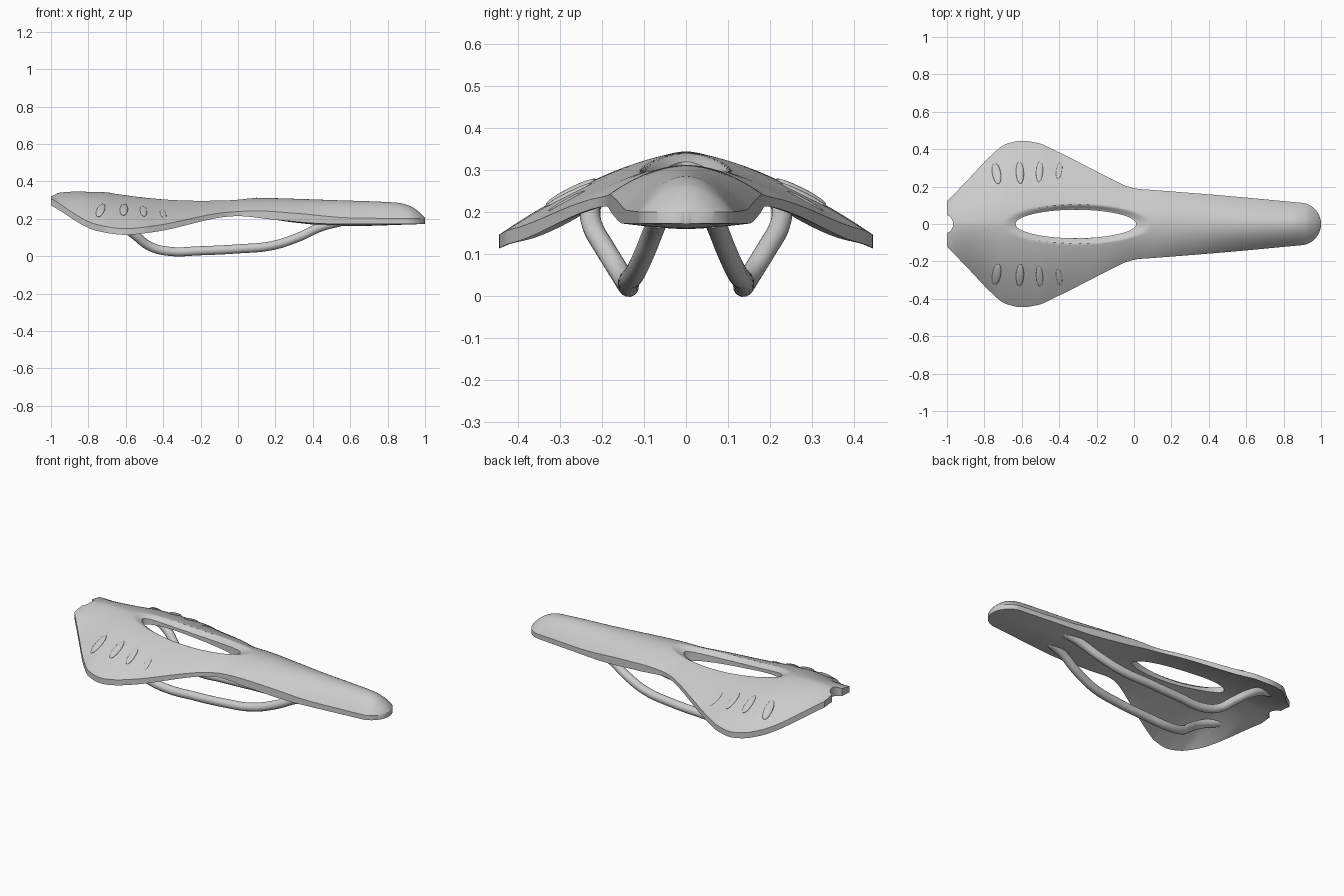
import bpy, bmesh, math
from mathutils import Vector

if "Cube" in bpy.data.objects:
    bpy.data.objects.remove(bpy.data.objects["Cube"])


def curve_fn(pts):
    """Monotone cubic interpolation through (x, value) pairs."""
    xs, ys = zip(*pts)
    d = [(ys[i + 1] - ys[i]) / (xs[i + 1] - xs[i]) for i in range(len(xs) - 1)]
    m = [d[0]] + [0 if a * b <= 0 else 2 * a * b / (a + b) for a, b in zip(d, d[1:])] + [d[-1]]

    def f(x):
        i = max(k for k in range(len(d)) if k == 0 or xs[k] <= x)
        h = xs[i + 1] - xs[i]
        t = (x - xs[i]) / h
        return (ys[i] * (1 + 2 * t) * (1 - t) ** 2 + m[i] * h * t * (1 - t) ** 2
                + ys[i + 1] * t * t * (3 - 2 * t) + m[i + 1] * h * t * t * (t - 1))
    return f


# Profiles along the length
width = curve_fn([(-1, .12), (-.88, .245), (-.76, .37), (-.69, .425), (-.6, .445), (-.51, .432),
                  (-.42, .392), (-.25, .307), (-.1, .23), (-.04, .203), (.02, .188), (.1, .182),
                  (.5, .15), (.9, .113), (1, .104)])
ridge = curve_fn([(-1, .325), (-.95, .34), (-.87, .345), (-.75, .343), (-.4, .323), (-.2, .317),
                  (.12, .312), (.5, .3), (.85, .286), (.92, .268), (.97, .235), (1, .205)])
edge = curve_fn([(-1, .308), (-.75, .168), (-.6, .147), (-.45, .162), (-.05, .235),
                 (.1, .242), (.3, .23), (.6, .205), (1, .2)])
low_mid = curve_fn([(-1, .28), (-.6, .285), (-.3, .262), (0, .23), (.3, .18), (.55, .16), (1, .172)])
low_edge = curve_fn([(-1, .272), (-.75, .134), (-.6, .114), (-.45, .129), (0, .214),
                     (.2, .194), (.5, .173), (1, .173)])


def half_width(x):
    w = width(x)
    if x > .9:
        w *= math.sqrt(max(0, 1 - ((x - .9) / .1) ** 2))
    return max(w, .004)


def top_z(x, y):
    t = min(1, abs(y) / half_width(x))
    p = 1.6 + .4 * min(1, max(0, (x + .2) / .4))
    z = ridge(x) - (ridge(x) - edge(x)) * t ** p
    # rounded dip leading into the centre opening
    r = math.hypot((x + .3) / .4, y / .108)
    s = min(1, max(0, (1 - r) / .32))
    return z - .032 * s * s * (3 - 2 * s)


def low_z(x, t):
    return low_mid(x) + (low_edge(x) - low_mid(x)) * abs(t) ** 1.6


def smooth(ob, deg=35):
    bpy.ops.object.select_all(action='DESELECT')
    bpy.context.view_layer.objects.active = ob
    ob.select_set(True)
    bpy.ops.object.shade_smooth_by_angle(angle=math.radians(deg))


# Saddle shell: top and bottom grids joined by a rim wall
N = 88
stations = [-1 + 1.9 * i / 180 for i in range(181)]
stations += [.9 + .1 * math.sin(math.pi / 2 * i / 20) for i in range(1, 21)]
bm = bmesh.new()
rings = []
for x in stations:
    w = half_width(x)
    ts = [2 * j / N - 1 for j in range(N + 1)]
    ring = [bm.verts.new((x, t * w, top_z(x, t * w))) for t in ts]
    ring += [bm.verts.new((x, t * w, low_z(x, t))) for t in reversed(ts)]
    rings.append(ring)
for a, b in zip(rings, rings[1:]):
    for j in range(len(a)):
        k = (j + 1) % len(a)
        bm.faces.new((a[j], b[j], b[k], a[k]))
for r in (rings[0], rings[-1]):
    for j in range(N):
        bm.faces.new((r[j], r[j + 1], r[2 * N - j], r[2 * N + 1 - j]))
bmesh.ops.recalc_face_normals(bm, faces=bm.faces)
mesh = bpy.data.meshes.new("saddle_shell")
bm.to_mesh(mesh)
bm.free()
shell = bpy.data.objects.new("saddle_shell", mesh)
bpy.context.collection.objects.link(shell)

# Cut the centre opening and the rear notch
for x, rx, ry in ((-.311, .322, .076), (-1.012, .045, .05)):
    bpy.ops.mesh.primitive_cylinder_add(vertices=96, radius=1, depth=1, location=(x, 0, .3))
    cutter = bpy.context.object
    cutter.scale = (rx, ry, 1)
    cutter.hide_render = True
    mod = shell.modifiers.new("cut", 'BOOLEAN')
    mod.operation, mod.object, mod.solver = 'DIFFERENCE', cutter, 'EXACT'
    bpy.context.view_layer.objects.active = shell
    bpy.ops.object.modifier_apply(modifier=mod.name)
    bpy.data.objects.remove(cutter)
smooth(shell)

# Raised grip ribs on both wings, fading towards the front
ribs = ((-.735, .27, .023, .066, .010, 12), (-.61, .275, .021, .066, .010, 2),
        (-.505, .28, .018, .062, .007, -4), (-.4, .285, .015, .05, .004, -10))
for i, (x, y, rx, ry, rise, tilt) in enumerate(ribs):
    for s in (1, -1):
        z = top_z(x, y)
        tx = Vector((.04, 0, top_z(x + .02, y) - top_z(x - .02, y)))
        ty = Vector((0, .04, top_z(x, y + .02) - top_z(x, y - .02)))
        n = tx.cross(ty).normalized()
        n.y *= s
        bpy.ops.mesh.primitive_uv_sphere_add(segments=32, ring_count=16, radius=1,
                                             location=(x, s * y, z))
        rib = bpy.context.object
        rib.name = f"grip_rib_{i + 1}_{'left' if s > 0 else 'right'}"
        rib.scale = (rx, ry, rise)
        rib.rotation_mode = 'QUATERNION'
        q = Vector((0, 0, 1)).rotation_difference(n)
        turn = Vector((1, 0, 0)).rotation_difference(
            Vector((math.cos(math.radians(tilt)), s * math.sin(math.radians(tilt)), 0)))
        rib.rotation_quaternion = q @ turn
        smooth(rib)

# Pair of bent rails underneath
path = [(-.78, .215, .24), (-.69, .228, .205), (-.62, .222, .165), (-.55, .192, .112),
        (-.47, .155, .052), (-.37, .139, .026), (-.2, .138, .029), (0, .135, .039),
        (.18, .121, .056), (.32, .1, .1), (.44, .078, .155), (.55, .066, .185)]
for s, side in ((1, "left"), (-1, "right")):
    cu = bpy.data.curves.new("rail_" + side, 'CURVE')
    cu.dimensions = '3D'
    cu.bevel_depth, cu.bevel_resolution, cu.resolution_u = .0245, 6, 10
    cu.use_fill_caps = True
    sp = cu.splines.new('BEZIER')
    sp.bezier_points.add(len(path) - 1)
    for p, (x, y, z) in zip(sp.bezier_points, path):
        p.co = (x, s * y, z)
        p.handle_left_type = p.handle_right_type = 'AUTO'
    rail = bpy.data.objects.new("rail_" + side, cu)
    bpy.context.collection.objects.link(rail)
    bpy.ops.object.select_all(action='DESELECT')
    bpy.context.view_layer.objects.active = rail
    rail.select_set(True)
    bpy.ops.object.convert(target='MESH')
    smooth(bpy.context.object)
